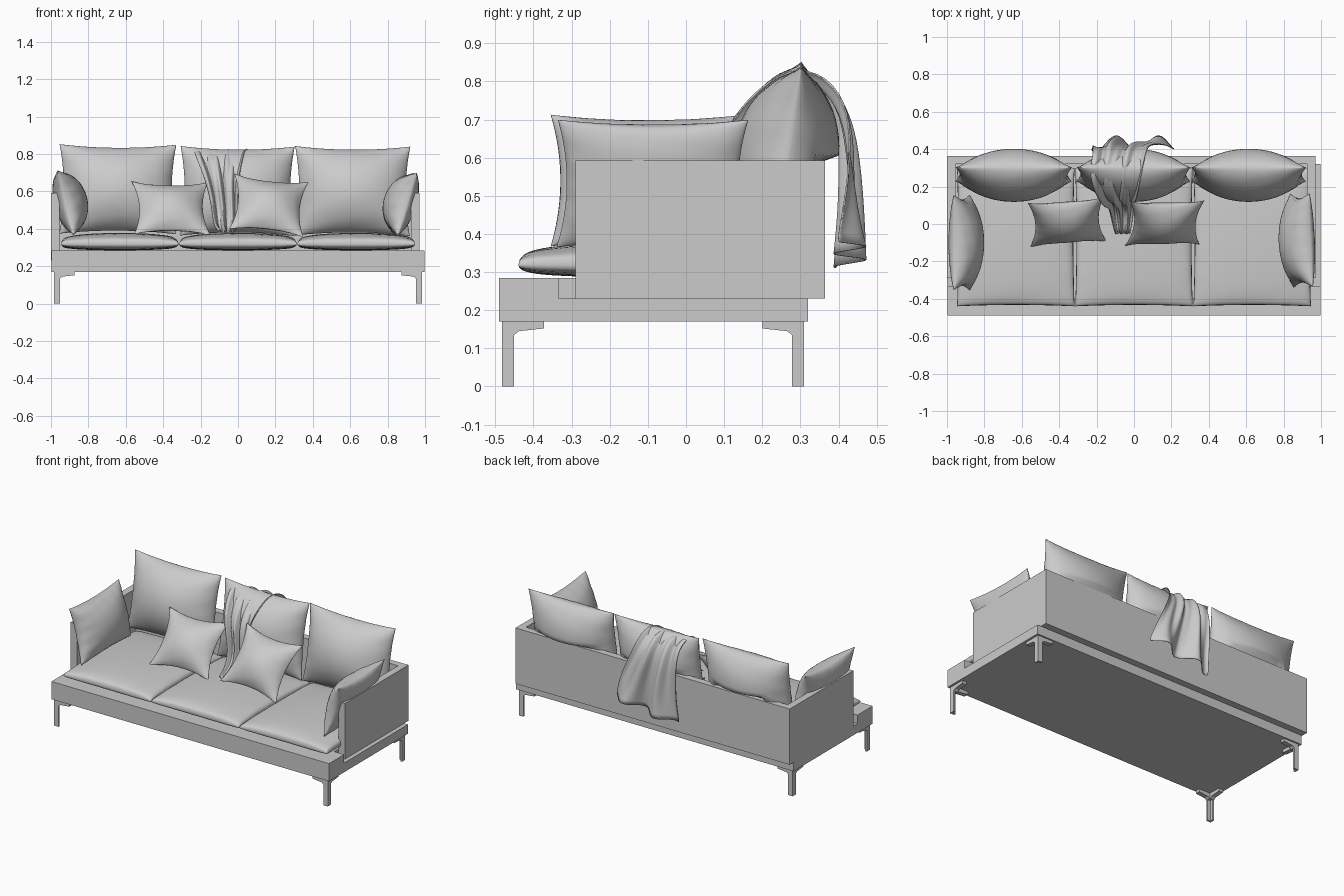
import bpy, bmesh, math
from mathutils import Matrix, Vector
from math import sin, cos, pi, radians

if "Cube" in bpy.data.objects:
    bpy.data.objects.remove(bpy.data.objects["Cube"])


def finish(name, bm, smooth=False):
    bmesh.ops.recalc_face_normals(bm, faces=bm.faces)
    me = bpy.data.meshes.new(name)
    bm.to_mesh(me)
    bm.free()
    if smooth:
        me.polygons.foreach_set("use_smooth", [True] * len(me.polygons))
    ob = bpy.data.objects.new(name, me)
    bpy.context.collection.objects.link(ob)
    return ob


def add_box(bm, x0, x1, y0, y1, z0, z1):
    m = Matrix.Translation(((x0 + x1) / 2, (y0 + y1) / 2, (z0 + z1) / 2))
    m = m @ Matrix.Diagonal((x1 - x0, y1 - y0, z1 - z0, 1))
    bmesh.ops.create_cube(bm, size=1, matrix=m)


def box(name, *dims):
    bm = bmesh.new()
    add_box(bm, *dims)
    return finish(name, bm)


def pillow(name, loc, half_w, half_h, front, back, lean=0, turn=0, roll=0,
           pinch=0.06, power=0.7, wrinkle=0.0, limit=None):
    """Two grids joined at a seam; local width is x, height z, front faces -y."""
    bm = bmesh.new()
    rot = (Matrix.Rotation(radians(turn), 4, 'Z') @ Matrix.Rotation(radians(-lean), 4, 'X')
           @ Matrix.Rotation(radians(roll), 4, 'Y'))
    m = Matrix.Translation(loc) @ rot
    for depth in (-front, back):
        grid = bmesh.ops.create_grid(bm, x_segments=28, y_segments=28, size=1)
        for vert in grid["verts"]:
            u, v = sin(vert.co.x * pi / 2), sin(vert.co.y * pi / 2)
            puff = (max(0, 1 - u * u) * max(0, 1 - v * v)) ** power
            rim = max(abs(u), abs(v)) ** 6
            puff *= 1 + wrinkle * rim * (sin(17 * u + 3 * v) + sin(15 * v - 4 * u))
            x = half_w * u * (1 - pinch * (1 - v * v))
            z = half_h * v * (1 - pinch * (1 - u * u))
            co = m @ Vector((x, depth * puff, z))
            if limit:
                limit(co)
            vert.co = co
    bmesh.ops.remove_doubles(bm, verts=bm.verts, dist=0.0004)
    return finish(name, bm, True)


# Base: lower slab, full-width front strip and narrower rear slab
box("base_lower_slab", -0.997, 0.997, -0.49, 0.32, 0.17, 0.23)
box("base_front_strip", -0.997, 0.997, -0.49, -0.335, 0.23, 0.285)
box("base_rear_slab", -0.955, 0.925, -0.335, 0.32, 0.23, 0.285)

# Arms and backrest panels
box("left_arm", -1.0, -0.955, -0.29, 0.32, 0.23, 0.592)
box("right_arm", 0.925, 0.97, -0.29, 0.32, 0.23, 0.592)
box("back_panel", -1.0, 0.97, 0.32, 0.364, 0.23, 0.592)

# Angle-iron legs with two tapering brackets each
for name, sx, cy, sy in (("front_left_leg", -1, -0.483, -1), ("front_right_leg", 1, -0.483, -1),
                         ("rear_left_leg", -1, 0.31, 1), ("rear_right_leg", 1, 0.31, 1)):
    bm = bmesh.new()
    add_box(bm, 0, 0.032, 0, 0.012, 0, 0.17)
    add_box(bm, 0, 0.012, 0.012, 0.032, 0, 0.17)
    outline = [(0.01, 0.17), (0.11, 0.17), (0.11, 0.152), (0.045, 0.145), (0.032, 0.135), (0.01, 0.135)]
    for swap in (False, True):
        faces = []
        verts = [bm.verts.new((0.0, a, z) if swap else (a, 0.0, z)) for a, z in outline]
        face = bm.faces.new(verts)
        ext = bmesh.ops.extrude_face_region(bm, geom=[face])
        moved = [g for g in ext["geom"] if isinstance(g, bmesh.types.BMVert)]
        bmesh.ops.translate(bm, verts=moved, vec=(0.03, 0, 0) if swap else (0, 0.03, 0))
    for v in bm.verts:
        v.co = Vector((sx * (0.983 - v.co.x), cy - sy * v.co.y, v.co.z))
    finish(name, bm)

# Seat cushions lie flat (local front turned upward)
for name, x in (("seat_left", -0.632), ("seat_middle", 0), ("seat_right", 0.632)):
    pillow(name, (x, -0.07, 0.318), 0.314, 0.37, 0.06, 0.033, lean=90,
           pinch=0.02, power=0.25, wrinkle=0.03)


# Back cushions rest against the back panel and spill over its top
def against_back(co):
    if co.z < 0.597:
        co.y = min(co.y, 0.335)
    co.z = max(co.z, 0.35)


for name, x, z, w, roll in (("back_cushion_left", -0.643, 0.612, 0.312, 0.3),
                            ("back_cushion_middle", -0.003, 0.602, 0.305, 0.3),
                            ("back_cushion_right", 0.612, 0.602, 0.308, 0.3)):
    pillow(name, (x, 0.265, z), w, 0.242, 0.145, 0.135, lean=9, roll=roll,
           pinch=0.075, power=0.62, wrinkle=0.05, limit=against_back)

# Arm cushions
pillow("arm_cushion_left", (-0.922, -0.10, 0.54), 0.255, 0.178, 0.118, 0.06, lean=14,
       turn=90, pinch=0.1, power=0.5, wrinkle=0.06)
pillow("arm_cushion_right", (0.897, -0.088, 0.532), 0.25, 0.175, 0.12, 0.055, lean=17,
       turn=-88, pinch=0.1, power=0.5, wrinkle=0.06)

# Scatter cushions leaning on the seats
pillow("scatter_cushion_left", (-0.358, 0.01, 0.51), 0.205, 0.185, 0.085, 0.085, lean=40,
       turn=5, roll=1, pinch=0.17, power=0.75, wrinkle=0.06)
pillow("scatter_cushion_right", (0.165, 0.005, 0.525), 0.2, 0.19, 0.09, 0.09, lean=38,
       turn=6, roll=8, pinch=0.17, power=0.75, wrinkle=0.06)

# Throw blanket: y, z, left x, right x, fold height, going front to back
path = [(-0.05, 0.385, -0.10, -0.02, 0.008), (0.07, 0.41, -0.13, 0.0, 0.012),
        (0.105, 0.52, -0.14, 0.0, 0.013), (0.105, 0.65, -0.17, 0.0, 0.013),
        (0.17, 0.745, -0.21, 0.02, 0.012), (0.275, 0.825, -0.24, 0.04, 0.012),
        (0.36, 0.80, -0.22, 0.06, 0.014), (0.415, 0.71, -0.22, 0.08, 0.018),
        (0.425, 0.58, -0.22, 0.14, 0.028), (0.428, 0.45, -0.22, 0.19, 0.036),
        (0.430, 0.345, -0.23, 0.22, 0.042)]
bm = bmesh.new()
columns = 36
rows = []
for i, (y, z, xl, xr, amp) in enumerate(path):
    a, b = path[max(i - 1, 0)], path[min(i + 1, len(path) - 1)]
    t = Vector((0, b[0] - a[0], b[1] - a[1])).normalized()
    normal = Vector((0, -t.z, t.y))
    hang = max(0, (i - 6) / 4)
    row = []
    for j in range(columns + 1):
        s = j / columns
        gather = sin(s * 6 * pi + 0.25 * i) + 0.5 * sin(s * 11 * pi - 0.3 * i)
        drape = -cos((s - 0.05) * 4 * pi)
        fold = amp * ((1 - hang) * gather + hang * drape)
        co = Vector((xl + (xr - xl) * s, y, z)) + normal * fold
        co.z += hang * 0.07 * (s - 0.5)
        row.append(bm.verts.new(co))
    rows.append(row)
for r0, r1 in zip(rows, rows[1:]):
    for j in range(columns):
        bm.faces.new((r0[j], r0[j + 1], r1[j + 1], r1[j]))
throw = finish("throw_blanket", bm, True)
sub = throw.modifiers.new("smooth", 'SUBSURF')
sub.levels = sub.render_levels = 2
thick = throw.modifiers.new("thickness", 'SOLIDIFY')
thick.thickness = 0.004
thick.offset = 0
